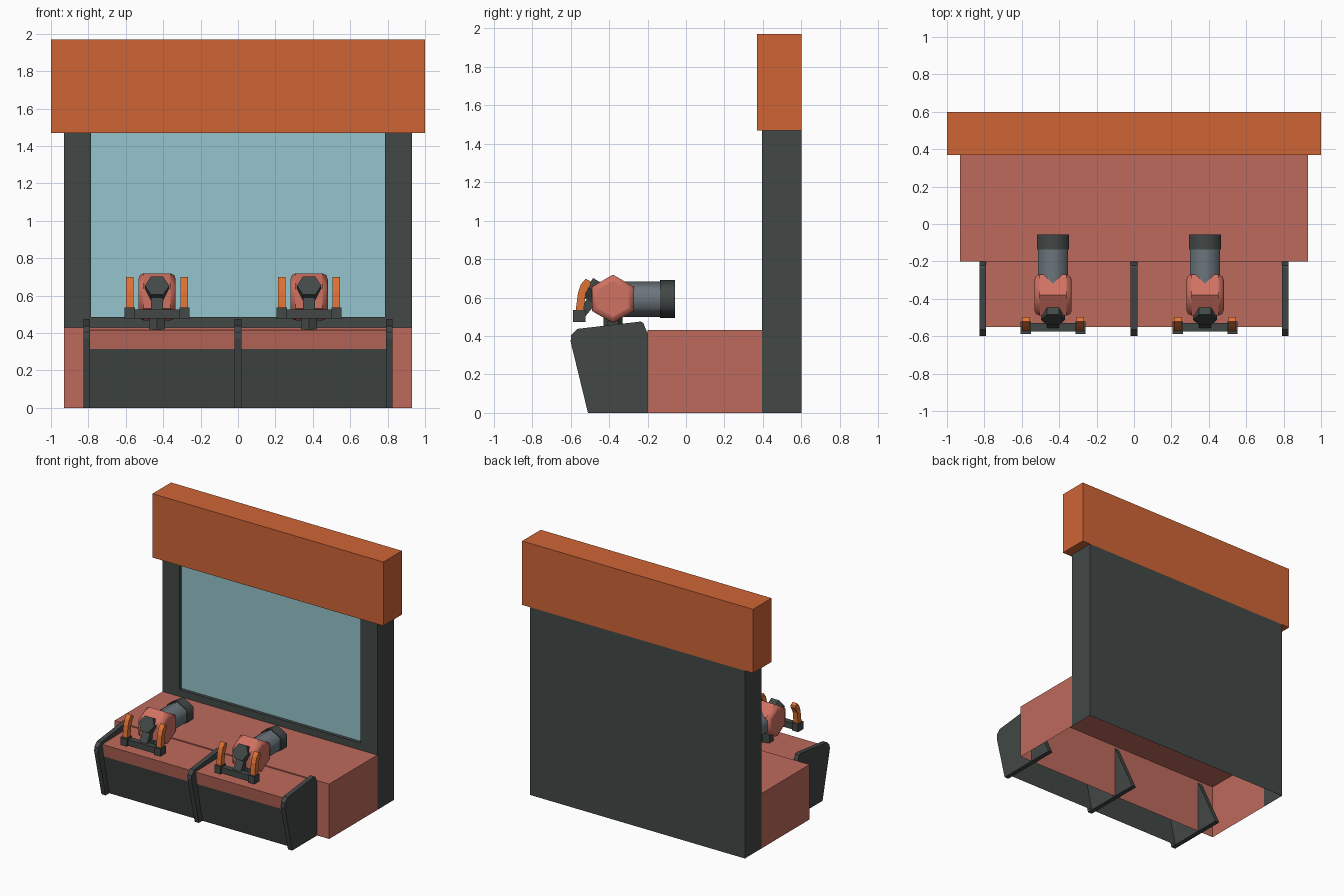
import bpy, bmesh, math
from mathutils import Vector

if "Cube" in bpy.data.objects:
    bpy.data.objects.remove(bpy.data.objects["Cube"])


def lin(c):
    c /= 255
    return c / 12.92 if c <= 0.04045 else ((c + 0.055) / 1.055) ** 2.4


def mat(name, r, g, b):
    m = bpy.data.materials.new(name)
    m.diffuse_color = (lin(r), lin(g), lin(b), 1)
    m.use_nodes = True
    m.node_tree.nodes["Principled BSDF"].inputs["Base Color"].default_value = m.diffuse_color
    return m


SALMON = mat("salmon_panel", 190, 106, 92)
CORAL = mat("coral_body", 208, 114, 98)
ORANGE = mat("orange_sign", 207, 101, 54)
BRIGHT = mat("bright_orange_grip", 222, 113, 52)
DARK = mat("charcoal", 66, 72, 71)
STEEL = mat("blue_grey_steel", 107, 117, 124)
GLASS = mat("pale_blue_screen", 149, 197, 204)


def finish(name, bm, *mats, smooth=None):
    bmesh.ops.recalc_face_normals(bm, faces=bm.faces)
    me = bpy.data.meshes.new(name)
    bm.to_mesh(me)
    bm.free()
    for m in mats:
        me.materials.append(m)
    ob = bpy.data.objects.new(name, me)
    bpy.context.collection.objects.link(ob)
    if smooth:
        bpy.ops.object.select_all(action='DESELECT')
        bpy.context.view_layer.objects.active = ob
        ob.select_set(True)
        bpy.ops.object.shade_smooth_by_angle(angle=math.radians(smooth))
    return ob


def box_bm(x, y, z):
    bm = bmesh.new()
    bmesh.ops.create_cube(bm, size=1)
    for v in bm.verts:
        v.co = [r[0] if c < 0 else r[1] for r, c in zip((x, y, z), v.co)]
    bm.normal_update()
    return bm


def box(name, x, y, z, m):
    return finish(name, box_bm(x, y, z), m)


def prism(name, pts, x0, x1, m, closed=True):
    """Profile of (y, z) points carried from x0 to x1; open profiles give a sheet."""
    bm = bmesh.new()
    a, b = [[bm.verts.new((x, y, z)) for y, z in pts] for x in (x0, x1)]
    n = len(pts)
    for i in range(n if closed else n - 1):
        j = (i + 1) % n
        bm.faces.new((a[i], a[j], b[j], b[i]))
    if closed:
        bm.faces.new(a)
        bm.faces.new(b)
    return finish(name, bm, m)


def hexrod(name, a, b, r, first, m, smooth=None):
    """Six-sided rod from a to b; 'first' points at one corner."""
    a, b, u = Vector(a), Vector(b), Vector(first)
    w = (b - a).normalized().cross(u)
    bm = bmesh.new()
    rings = []
    for c in (a, b):
        rings.append([bm.verts.new(c + r * (math.cos(k * math.pi / 3) * u + math.sin(k * math.pi / 3) * w))
                      for k in range(6)])
    for k in range(6):
        j = (k + 1) % 6
        bm.faces.new((rings[0][k], rings[0][j], rings[1][j], rings[1][k]))
    for ring in rings:
        bm.faces.new(ring)
    return finish(name, bm, m, smooth=smooth)


# Overhead sign box
box("sign_box", (-1, 1), (0.37, 0.6), (1.47, 1.97), ORANGE)

# Screen cabinet: hollow below, with recessed screen
bm = box_bm((-0.93, 0.93), (0.395, 0.6), (0, 1.47))
for co, no in (((0, 0, 0.43), (0, 0, 1)), ((0, 0, 0.485), (0, 0, 1)),
               ((-0.785, 0, 0), (1, 0, 0)), ((0.785, 0, 0), (1, 0, 0))):
    bmesh.ops.bisect_plane(bm, geom=bm.verts[:] + bm.edges[:] + bm.faces[:], plane_co=co, plane_no=no)
bm.normal_update()
gone, screen = [], None
for f in bm.faces:
    c = f.calc_center_median()
    if f.normal.z < -0.9 or (f.normal.y < -0.9 and c.z < 0.43):
        gone.append(f)
    elif f.normal.y < -0.9 and abs(c.x) < 0.5 and c.z > 0.485:
        screen = f
bmesh.ops.inset_region(bm, faces=[screen], thickness=0.0001, depth=-0.025)
screen.material_index = 1
bmesh.ops.delete(bm, geom=gone, context='FACES')
finish("screen_cabinet", bm, DARK, GLASS)

# Base plinth, open underneath and behind
bm = box_bm((-0.93, 0.93), (-0.2, 0.395), (0, 0.43))
bmesh.ops.delete(bm, geom=[f for f in bm.faces if f.normal.z < -0.9 or f.normal.y > 0.9], context='FACES')
finish("base_plinth", bm, SALMON)

# Front console: top with lip, and kick panel
prism("console_top", [(-0.2, 0.422), (-0.55, 0.415), (-0.535, 0.315)], -0.8, 0.8, SALMON, False)
prism("kick_panel", [(-0.535, 0.315), (-0.465, 0)], -0.8, 0.8, DARK, False)

# Three divider panels
divider = [(-0.51, 0), (-0.6, 0.37), (-0.598, 0.405), (-0.565, 0.437), (-0.235, 0.475),
           (-0.222, 0.468), (-0.205, 0.425), (0, 0)]
for label, x in (("left", -0.808), ("middle", 0), ("right", 0.808)):
    prism(label + "_divider", divider, x - 0.018, x + 0.018, DARK)

# Two mounted blasters
grip = [(-0.574, 0.53), (-0.532, 0.53), (-0.522, 0.622), (-0.496, 0.668), (-0.498, 0.685),
        (-0.522, 0.698), (-0.548, 0.667), (-0.562, 0.625)]
for label, x in (("left", -0.433), ("right", 0.38)):
    p = label + "_blaster_"
    hexrod(p + "pedestal", (x, -0.38, 0.415), (x, -0.38, 0.5), 0.05, (0, 1, 0), DARK)
    body = hexrod(p + "body", (x - 0.1, -0.38, 0.593), (x + 0.1, -0.38, 0.593), 0.126, (0, 0, 1), CORAL, 40)
    bev = body.modifiers.new("round_rims", 'BEVEL')
    bev.width, bev.segments = 0.028, 2
    bev.limit_method, bev.angle_limit = 'ANGLE', math.radians(75)
    hexrod(p + "barrel", (x, -0.38, 0.592), (x, -0.13, 0.592), 0.092, (0, 0, 1), STEEL, 65)
    hexrod(p + "barrel_cap", (x, -0.135, 0.592), (x, -0.057, 0.592), 0.099, (0, 0, 1), DARK, 65)
    hexrod(p + "rear_knob", (x, -0.43, 0.605), (x, -0.512, 0.653), 0.065, (1, 0, 0), DARK)
    # Yoke with neck, crossbar and end blocks
    prism(p + "neck", [(-0.57, 0.5), (-0.525, 0.5), (-0.45, 0.59), (-0.47, 0.64), (-0.5, 0.62)],
          x - 0.033, x + 0.033, DARK)
    box(p + "crossbar", (x - 0.13, x + 0.13), (-0.575, -0.53), (0.478, 0.525), DARK)
    for side, s in (("left", -1), ("right", 1)):
        c = x + s * 0.146
        box(p + side + "_end_block", (c - 0.027, c + 0.027), (-0.588, -0.522), (0.474, 0.535), DARK)
        prism(p + side + "_grip", grip, c - 0.02, c + 0.02, BRIGHT)
